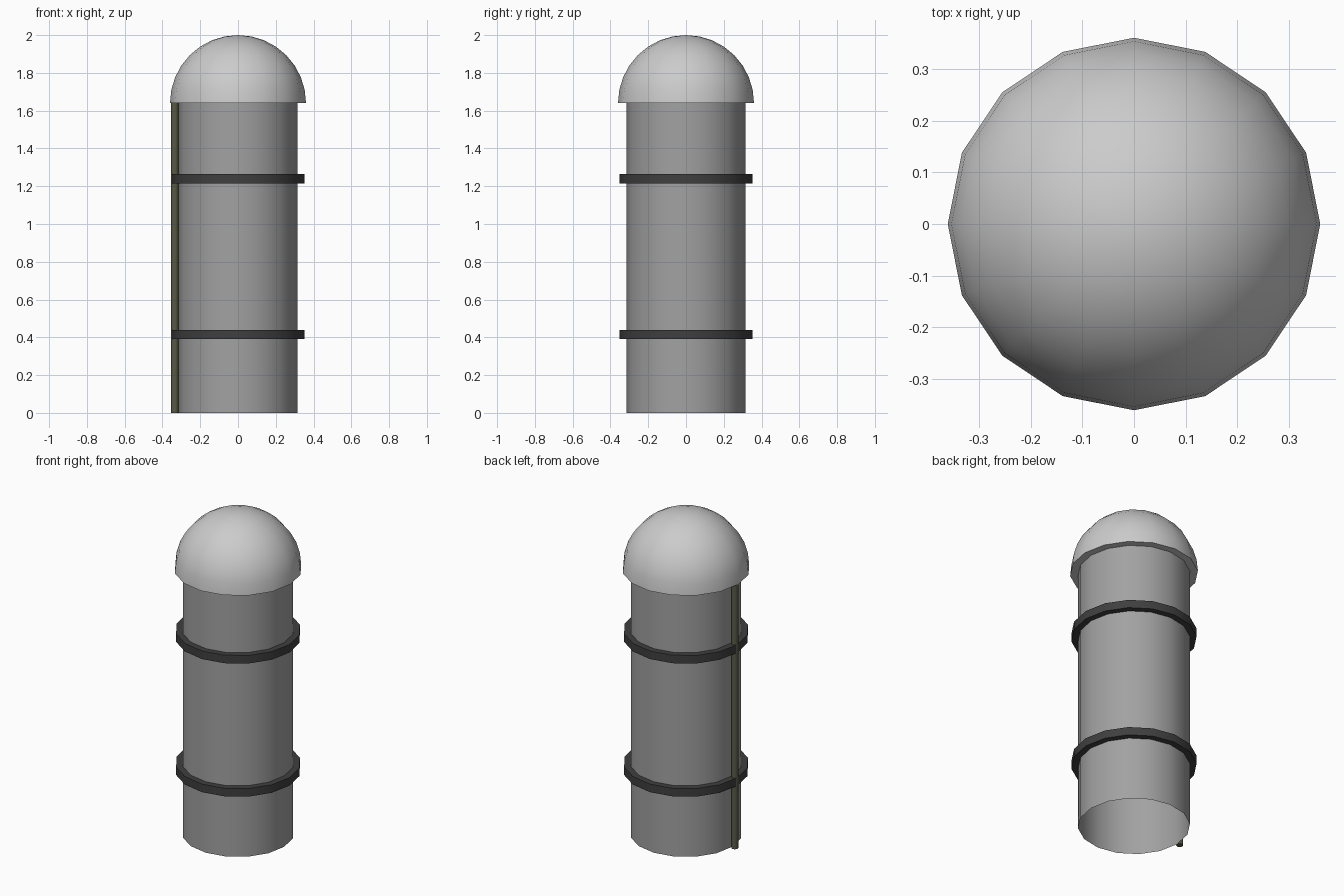
import bpy, math

if "Cube" in bpy.data.objects:
    bpy.data.objects.remove(bpy.data.objects["Cube"])

SIDES = 16


def material(name, rgb):
    m = bpy.data.materials.new(name)
    m.diffuse_color = (*rgb, 1.0)
    m.use_nodes = True
    m.node_tree.nodes["Principled BSDF"].inputs["Base Color"].default_value = m.diffuse_color
    return m


def lathe(name, profile, sides=SIDES, closed=False, center=(0, 0), mat=None):
    """Revolve an (r, z) profile about a vertical axis; r = 0 makes a pole."""
    verts, rings, faces = [], [], []
    for r, z in profile:
        n = 1 if r == 0 else sides
        rings.append([len(verts) + i % n for i in range(sides)])
        for i in range(n):
            a = math.tau * i / sides
            verts.append((center[0] + r * math.cos(a), center[1] + r * math.sin(a), z))
    pairs = list(zip(rings, rings[1:]))
    if closed:
        pairs.append((rings[-1], rings[0]))
    for lo, hi in pairs:
        for i in range(sides):
            j = (i + 1) % sides
            faces.append(list(dict.fromkeys((lo[i], lo[j], hi[j], hi[i]))))
    me = bpy.data.meshes.new(name)
    me.from_pydata(verts, [], faces)
    ob = bpy.data.objects.new(name, me)
    bpy.context.collection.objects.link(ob)
    if mat:
        me.materials.append(mat)
    bpy.ops.object.select_all(action='DESELECT')
    ob.select_set(True)
    bpy.context.view_layer.objects.active = ob
    bpy.ops.object.shade_smooth_by_angle(angle=math.radians(35))
    return ob


steel = material("body_grey", (0.36, 0.36, 0.36))
black = material("band_black", (0.05, 0.05, 0.05))
olive = material("pipe_olive", (0.10, 0.10, 0.06))

# Open-bottomed tube body
lathe("body", [(0.315, 0), (0.315, 1.64)], mat=steel)

# Hemispherical cap with a flat underside
R, BASE, STEPS = 0.36, 1.64, 8
dome = [(0, BASE)]
for k in range(STEPS):
    a = math.pi / 2 * k / STEPS
    dome.append((R * math.cos(a), BASE + R * math.sin(a)))
lathe("dome_cap", dome + [(0, BASE + R)])

# Two bands around the body
for label, z in (("lower", 0.415), ("upper", 1.24)):
    lathe(label + "_band", [(0.315, z - 0.025), (0.353, z - 0.025),
                            (0.353, z + 0.025), (0.315, z + 0.025)],
          closed=True, mat=black)

# Thin vertical pipe on the left side
lathe("side_pipe", [(0, 0), (0.02, 0), (0.02, 1.64), (0, 1.64)],
      sides=12, center=(-0.335, 0), mat=olive)
